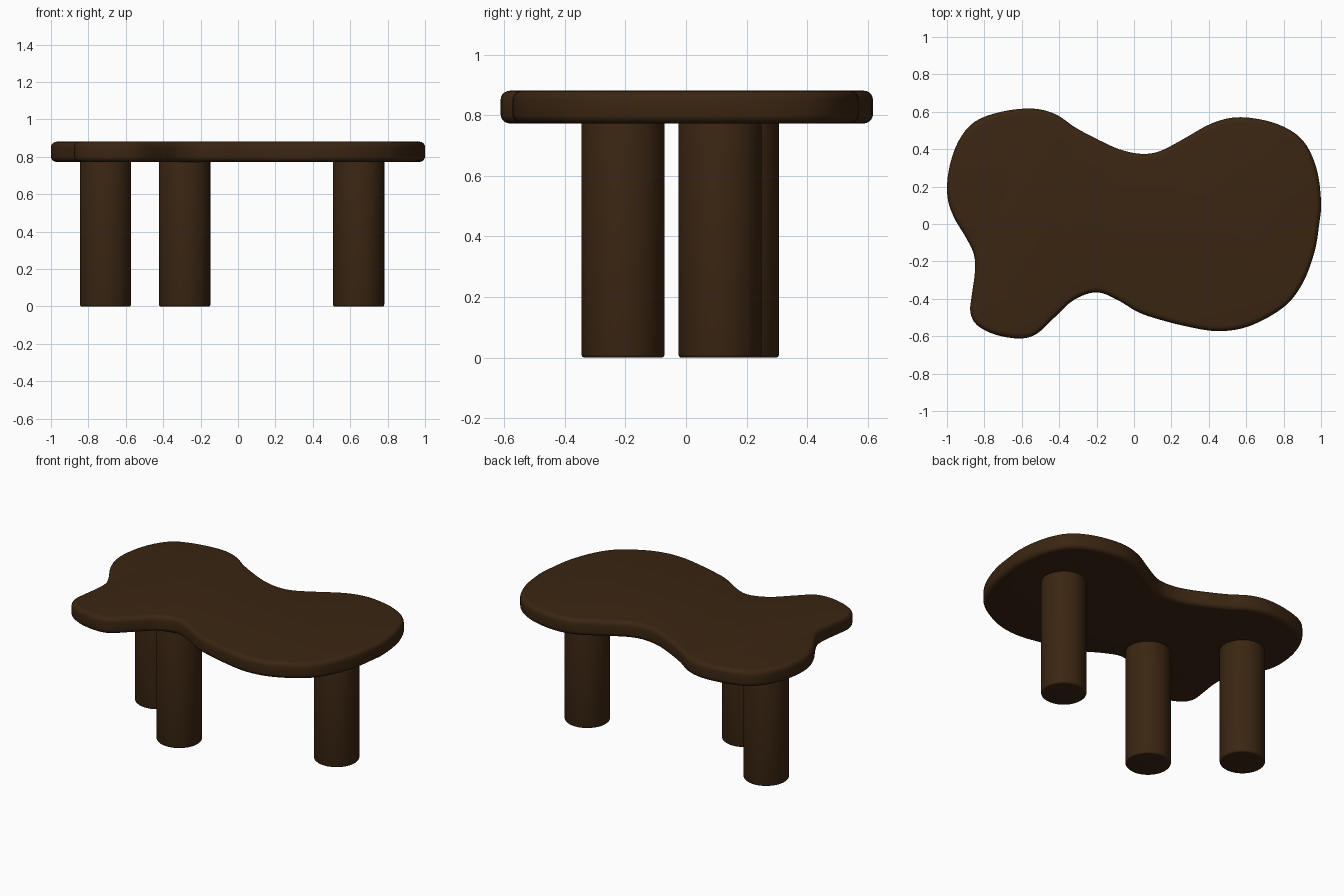
import bpy, bmesh
from mathutils import Vector

if "Cube" in bpy.data.objects:
    bpy.data.objects.remove(bpy.data.objects["Cube"])

wood = bpy.data.materials.new("dark brown wood")
wood.diffuse_color = (0.043, 0.019, 0.006, 1)
wood.use_nodes = True
wood.node_tree.nodes["Principled BSDF"].inputs["Base Color"].default_value = wood.diffuse_color

# Outline of the free-form top, counter-clockwise from the right end
OUTLINE = [
    (1.0, .12), (.975, .30), (.90, .45), (.76, .537), (.57, .571), (.42, .54),
    (.26, .452), (.14, .39), (.04, .375), (-.08, .40), (-.22, .465), (-.32, .52),
    (-.42, .587), (-.54, .617), (-.70, .602), (-.85, .548), (-.94, .44),
    (-.99, .29), (-.998, .15), (-.965, .04), (-.90, -.07), (-.857, -.16),
    (-.85, -.25), (-.867, -.38), (-.875, -.47), (-.84, -.54), (-.74, -.592),
    (-.61, -.612), (-.52, -.587), (-.42, -.495), (-.32, -.405), (-.20, -.365),
    (-.09, -.405), (.01, -.465), (.10, -.50), (.27, -.545), (.45, -.573),
    (.62, -.545), (.80, -.445), (.90, -.32), (.965, -.15), (.99, 0)]


def smooth_loop(points, steps):
    """Closed Catmull-Rom curve through the points."""
    p = [Vector(q) for q in points]
    n, out = len(p), []
    for i in range(n):
        a, b, c, d = p[i - 1], p[i], p[(i + 1) % n], p[(i + 2) % n]
        for k in range(steps):
            t = k / steps
            out.append(0.5 * (2 * b + (c - a) * t + (2 * a - 5 * b + 4 * c - d) * t**2
                              + (3 * b - a - 3 * c + d) * t**3))
    return out


def finish(obj, bevel, segments):
    """Round the rim, shade smooth and colour."""
    mod = obj.modifiers.new("rounded rim", 'BEVEL')
    mod.width, mod.segments = bevel, segments
    mod.limit_method, mod.angle_limit = 'ANGLE', 1.0
    mod.use_clamp_overlap = False
    obj.data.materials.append(wood)
    bpy.ops.object.select_all(action='DESELECT')
    obj.select_set(True)
    bpy.context.view_layer.objects.active = obj
    bpy.ops.object.modifier_apply(modifier=mod.name)
    bpy.ops.object.shade_smooth_by_angle(angle=0.6)


# Table top: extruded outline with a rounded rim
Z0, Z1 = 0.773, 0.881
bm = bmesh.new()
base = bm.faces.new([bm.verts.new((v.x, v.y, Z0)) for v in smooth_loop(OUTLINE, 4)])
ext = bmesh.ops.extrude_face_region(bm, geom=[base], use_keep_orig=True)
bmesh.ops.translate(bm, vec=(0, 0, Z1 - Z0),
                    verts=[e for e in ext["geom"] if isinstance(e, bmesh.types.BMVert)])
bmesh.ops.recalc_face_normals(bm, faces=bm.faces)
mesh = bpy.data.meshes.new("table_top")
bm.to_mesh(mesh)
bm.free()
top = bpy.data.objects.new("table_top", mesh)
bpy.context.collection.objects.link(top)
finish(top, 0.03, 5)

# Three thick round legs
LEGS = {"back_left_leg": (-.708, .17), "front_left_leg": (-.285, -.208),
        "right_leg": (.645, .112)}
for name, (x, y) in LEGS.items():
    height = Z0 + 0.02
    bpy.ops.mesh.primitive_cylinder_add(vertices=64, radius=0.137, depth=height,
                                        location=(x, y, height / 2))
    leg = bpy.context.object
    leg.name = name
    finish(leg, 0.01, 3)
